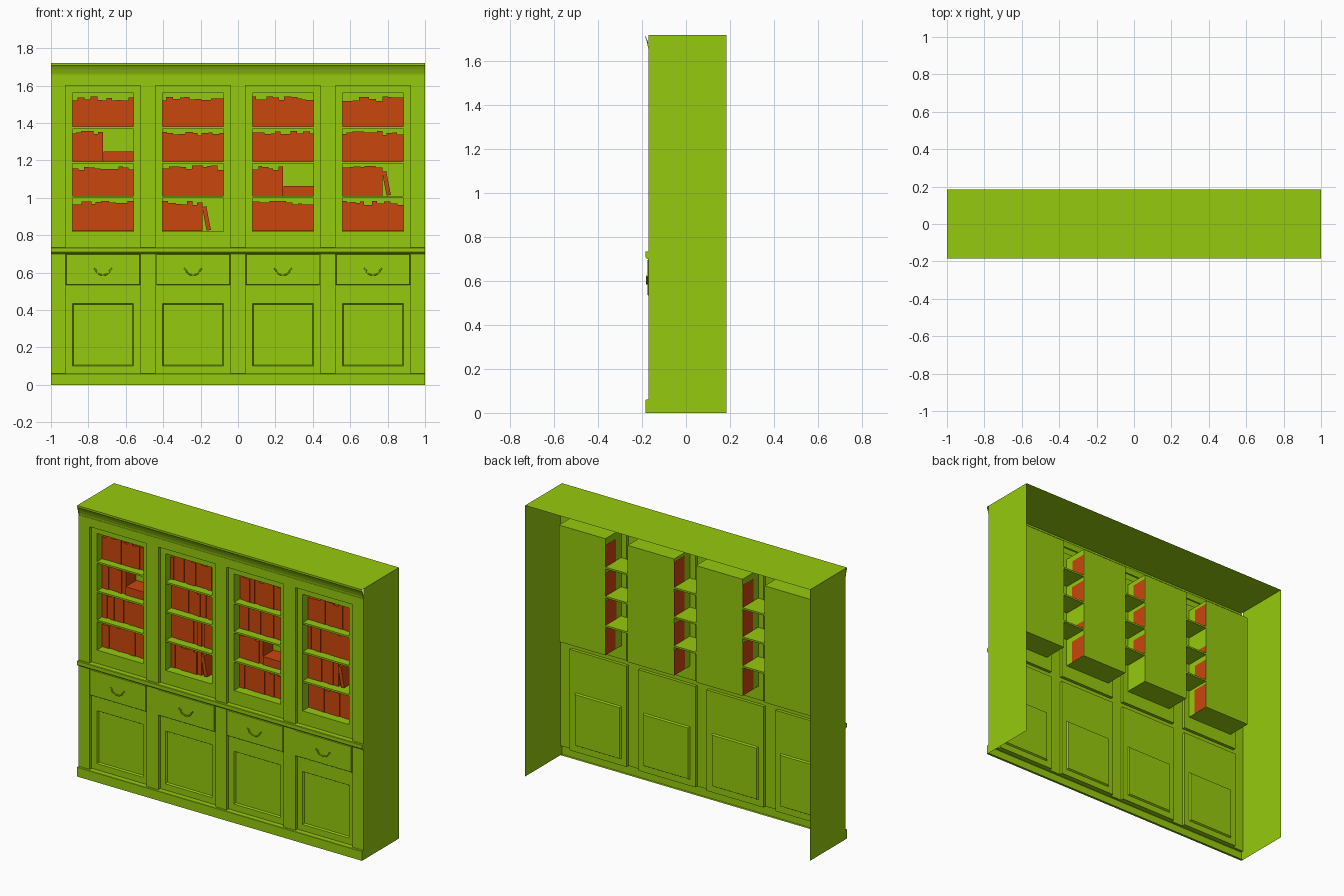
import bpy, bmesh, math, random
from mathutils import Matrix

if "Cube" in bpy.data.objects:
    bpy.data.objects.remove(bpy.data.objects["Cube"])

random.seed(4)
CENTRES = [-0.722, -0.24, 0.24, 0.722]
HW, OW = 0.20, 0.163          # half widths of bay and of glazed opening
FACE, DOOR, BACK = -0.17, -0.15, 0.01


def material(name, rgb):
    m = bpy.data.materials.new(name)
    m.diffuse_color = (*rgb, 1)
    m.use_nodes = True
    m.node_tree.nodes["Principled BSDF"].inputs["Base Color"].default_value = m.diffuse_color
    return m


GREEN = material("painted_wood", (0.305, 0.59, 0.004))
RED = material("book_cover", (0.59, 0.061, 0.004))


def finish(name, bm, mat):
    bmesh.ops.remove_doubles(bm, verts=bm.verts, dist=1e-5)
    bmesh.ops.recalc_face_normals(bm, faces=bm.faces)
    me = bpy.data.meshes.new(name)
    bm.to_mesh(me)
    bm.free()
    me.materials.append(mat)
    ob = bpy.data.objects.new(name, me)
    bpy.context.collection.objects.link(ob)
    return ob


def face(bm, pts):
    bm.faces.new([bm.verts.new(p) for p in pts])


def front_rect(bm, x0, x1, z0, z1, y=FACE):
    face(bm, [(x0, y, z0), (x1, y, z0), (x1, y, z1), (x0, y, z1)])


def rings(name, cx, steps):
    """Loft rectangles (half width, z0, z1, y) and close the last one."""
    bm = bmesh.new()
    loops = [[bm.verts.new((cx + s * w, y, z))
              for s, z in ((-1, z0), (1, z0), (1, z1), (-1, z1))]
             for w, z0, z1, y in steps]
    for a, b in zip(loops, loops[1:]):
        for i in range(4):
            j = (i + 1) % 4
            bm.faces.new((a[i], a[j], b[j], b[i]))
    bm.faces.new(loops[-1])
    return finish(name, bm, GREEN)


def moulding(name, profile):
    """Run a (y, z) profile along the full width, with end caps."""
    bm = bmesh.new()
    for (ya, za), (yb, zb) in zip(profile, profile[1:]):
        face(bm, [(-1, ya, za), (1, ya, za), (1, yb, zb), (-1, yb, zb)])
    for x in (-1, 1):
        face(bm, [(x, y, z) for y, z in profile])
    return finish(name, bm, GREEN)


def block(bm, x0, x1, y0, y1, z0, z1, lean=0):
    m = (Matrix.Translation(((x0 + x1) / 2, (y0 + y1) / 2, (z0 + z1) / 2))
         @ Matrix.Rotation(lean, 4, 'Y')
         @ Matrix.Diagonal((x1 - x0, y1 - y0, z1 - z0, 1)))
    bmesh.ops.create_cube(bm, size=1, matrix=m)


# Case: sides and top, open at back and bottom
bm = bmesh.new()
for x in (-1, 1):
    face(bm, [(x, FACE, 0), (x, 0.185, 0), (x, 0.185, 1.72), (x, FACE, 1.72)])
face(bm, [(-1, -0.185, 1.72), (1, -0.185, 1.72), (1, 0.185, 1.72), (-1, 0.185, 1.72)])
finish("case_shell", bm, GREEN)

# Face frame: stiles between the bays, top rail, rail behind the ledge
bm = bmesh.new()
edges = [-1] + [c + s * HW for c in CENTRES for s in (-1, 1)] + [1]
for x0, x1 in zip(edges[::2], edges[1::2]):
    front_rect(bm, x0, x1, 0.06, 1.60)
front_rect(bm, -1, 1, 1.60, 1.655)
front_rect(bm, -1, 1, 0.70, 0.735)
finish("face_frame", bm, GREEN)

# Mouldings
moulding("cornice", [(FACE, 1.65), (-0.163, 1.652), (-0.165, 1.665), (-0.172, 1.685),
                     (-0.181, 1.703), (-0.185, 1.708), (-0.185, 1.72)])
moulding("waist_ledge", [(FACE, 0.70), (-0.178, 0.703), (-0.185, 0.71),
                         (-0.185, 0.732), (-0.182, 0.735), (FACE, 0.735)])
moulding("plinth", [(FACE, 0), (-0.185, 0), (-0.185, 0.058), (-0.183, 0.06), (FACE, 0.06)])

# Shelves run across all bays
bm = bmesh.new()
SHELVES = [1.01, 1.195, 1.38]
for z in SHELVES:
    block(bm, -0.885, 0.885, DOOR + 0.002, BACK, z - 0.011, z)
finish("shelves", bm, GREEN)


def handle(cx):
    cu = bpy.data.curves.new("drawer_handle", 'CURVE')
    cu.dimensions = '3D'
    cu.bevel_depth = 0.004
    cu.bevel_resolution = 1
    cu.use_fill_caps = True
    pts = [(-0.049, 0.622), (-0.043, 0.619)]
    pts += [(-0.037 * math.cos(t), 0.613 - 0.026 * math.sin(t))
            for t in [math.pi * k / 8 for k in range(9)]]
    pts += [(0.043, 0.619), (0.049, 0.622)]
    sp = cu.splines.new('POLY')
    sp.points.add(len(pts) - 1)
    for p, (x, z) in zip(sp.points, pts):
        p.co = (cx + x, -0.179, z, 1)
    cu.materials.append(GREEN)
    ob = bpy.data.objects.new("drawer_handle", cu)
    bpy.context.collection.objects.link(ob)


def book_row(bm, x0, x1, z):
    """Upright books of varied width and height filling x0..x1."""
    n = max(3, round((x1 - x0) / 0.029))
    widths = [random.uniform(0.7, 1.4) for _ in range(n)]
    k = (x1 - x0) / sum(widths)
    x = x0
    for w in widths:
        block(bm, x, x + w * k, -0.10 + random.uniform(0, 0.008), BACK - 0.002,
              z, z + random.uniform(0.138, 0.163))
        x += w * k


for i, cx in enumerate(CENTRES):
    # Upper door frame with its shelf niche
    rings("upper_door_niche", cx, [
        (HW, 0.735, 1.60, FACE), (HW, 0.735, 1.60, DOOR),
        (OW, 0.82, 1.56, DOOR), (OW, 0.82, 1.56, BACK)])
    # Lower door with sunk panel
    rings("lower_door", cx, [
        (HW, 0.06, 0.70, FACE), (HW, 0.06, 0.70, DOOR), (OW, 0.10, 0.435, DOOR),
        (OW - 0.006, 0.106, 0.429, DOOR + 0.01)])
    # Drawer front and handle
    rings("drawer_front", cx, [
        (HW - 0.003, 0.535, 0.698, DOOR), (HW - 0.003, 0.535, 0.698, -0.173),
        (HW - 0.005, 0.537, 0.696, -0.175)])
    handle(cx)
    # Books
    bm = bmesh.new()
    x0, x1 = cx - OW - 0.001, cx + OW + 0.001
    for r, z in enumerate([0.822] + SHELVES):
        if (i, r) in ((0, 2), (2, 1)):        # lying book at the right
            book_row(bm, x0, cx, z)
            block(bm, cx + 0.004, x1, -0.10, BACK - 0.002, z, z + 0.052)
        elif (i, r) in ((1, 0), (3, 1)):      # leaning book at the right
            book_row(bm, x0, cx + 0.05, z)
            block(bm, cx + 0.06, cx + 0.083, -0.10, BACK - 0.002,
                  z + 0.003, z + 0.132, math.radians(-11))
        else:
            book_row(bm, x0, x1, z)
    finish("books", bm, RED)
